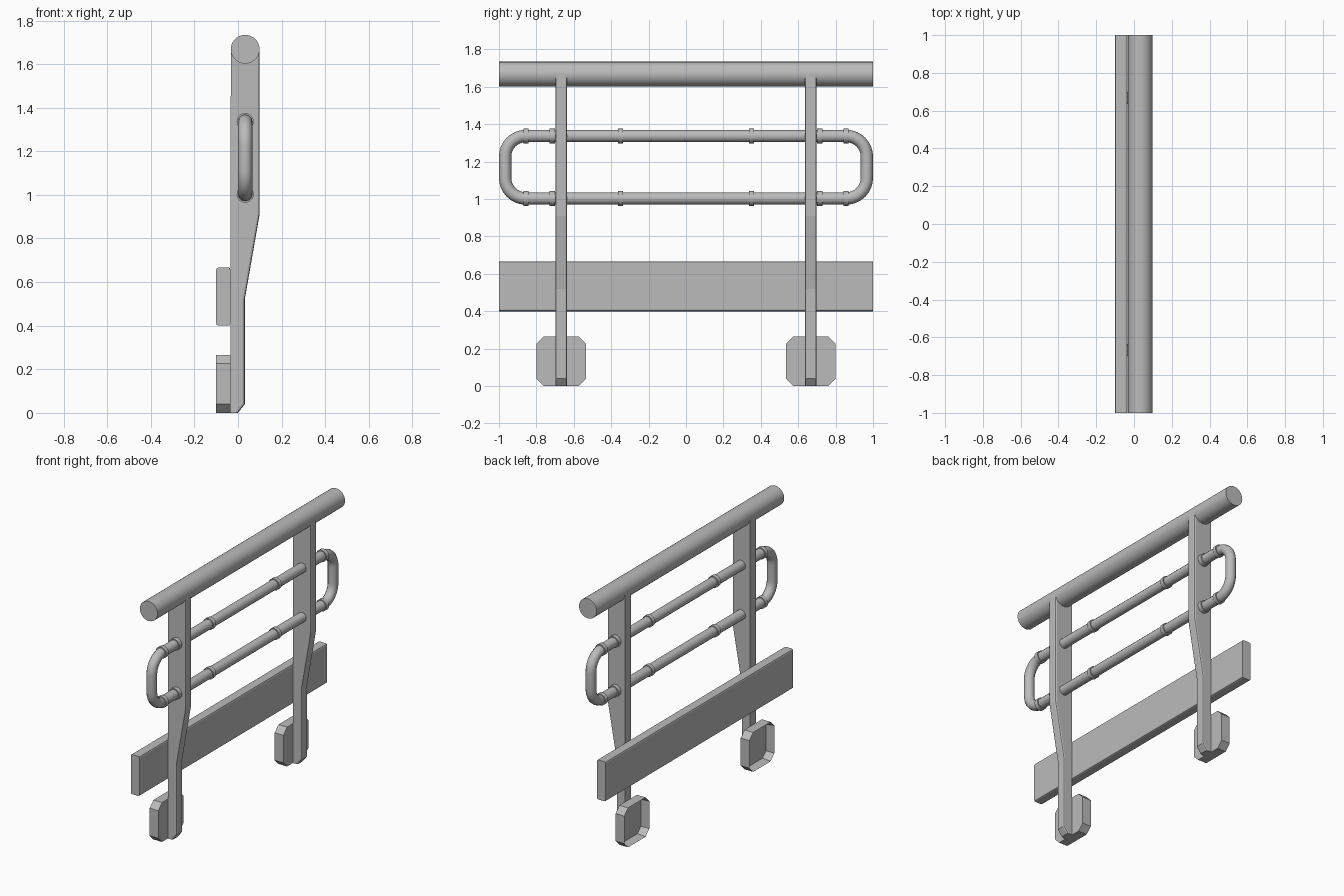
import bpy, bmesh, math
from mathutils import Vector, Matrix

cube = bpy.data.objects.get("Cube")
if cube:
    bpy.data.objects.remove(cube, do_unlink=True)

GREY = (0.5, 0.5, 0.5, 1)
mat = bpy.data.materials.new("plain grey")
mat.use_nodes = True
mat.diffuse_color = GREY
mat.node_tree.nodes["Principled BSDF"].inputs["Base Color"].default_value = GREY

PIPE_X = 0.033


def finish(name, bm, smooth=False):
    """Turn a bmesh into a named object with the shared material."""
    bmesh.ops.recalc_face_normals(bm, faces=bm.faces)
    me = bpy.data.meshes.new(name)
    bm.to_mesh(me)
    bm.free()
    me.materials.append(mat)
    ob = bpy.data.objects.new(name, me)
    bpy.context.collection.objects.link(ob)
    if smooth:
        bpy.ops.object.select_all(action='DESELECT')
        ob.select_set(True)
        bpy.context.view_layer.objects.active = ob
        bpy.ops.object.shade_smooth_by_angle(angle=math.radians(35))
    return ob


def prism(points, direction):
    """Extrude a closed outline of 3D points along a direction."""
    bm = bmesh.new()
    face = bm.faces.new([bm.verts.new(p) for p in points])
    res = bmesh.ops.extrude_face_region(bm, geom=[face])
    moved = [v for v in res["geom"] if isinstance(v, bmesh.types.BMVert)]
    bmesh.ops.translate(bm, verts=moved, vec=direction)
    bmesh.ops.recalc_face_normals(bm, faces=bm.faces)
    return bm


def cylinder_y(name, radius, length, y, z, segments=32):
    bm = bmesh.new()
    place = Matrix.Translation((PIPE_X, y, z)) @ Matrix.Rotation(math.pi / 2, 4, 'X')
    bmesh.ops.create_cone(bm, cap_ends=True, segments=segments, radius1=radius,
                          radius2=radius, depth=length, matrix=place)
    return finish(name, bm, smooth=True)


# Top handrail
cylinder_y("handrail", 0.066, 2.0, 0, 1.668, 48)

# Looped middle pipe, swept along a rounded rectangle
half_y, low, high, bend = 0.967, 1.003, 1.337, 0.11
path = []
for sy, cz, start in ((1, low + bend, -90), (1, high - bend, 0),
                      (-1, high - bend, 90), (-1, low + bend, 180)):
    for i in range(9):
        a = math.radians(start + 90 * i / 8)
        path.append(Vector((PIPE_X, sy * (half_y - bend) + bend * math.cos(a),
                            cz + bend * math.sin(a))))
curve = bpy.data.curves.new("looped_pipe", 'CURVE')
curve.dimensions = '3D'
curve.bevel_depth = 0.033
curve.bevel_resolution = 4
spline = curve.splines.new('POLY')
spline.points.add(len(path) - 1)
for point, co in zip(spline.points, path):
    point.co = (*co, 1)
spline.use_cyclic_u = True
spline.use_smooth = True
curve.materials.append(mat)
loop = bpy.data.objects.new("looped_pipe", curve)
bpy.context.collection.objects.link(loop)

# Pipe collars
for z, row in ((low, "lower"), (high, "upper")):
    for y in (0.35, 0.715, 0.855):
        for side in (-1, 1):
            cylinder_y(row + "_pipe_collar", 0.039, 0.028, side * y, z, 24)

# Toe board with softened long edges
w, b = (-0.1, -0.035), (0.40, 0.667)
bm = prism([(w[0], -1, b[0]), (w[1], -1, b[0]), (w[1], -1, b[1]), (w[0], -1, b[1])],
           (0, 2, 0))
long_edges = [e for e in bm.edges if e.calc_length() > 1.9]
bmesh.ops.bevel(bm, geom=long_edges, offset=0.01, segments=2, profile=0.5,
                affect='EDGES')
finish("toe_board", bm)

# Tapered posts and open mounting trays
post_profile = [(-0.035, 0), (0, 0), (0.031, 0.04), (0.031, 0.52),
                (0.099, 0.91), (0.099, 1.668), (-0.033, 1.668)]
size, cut = 0.133, 0.04
for side, end in ((-1, "front"), (1, "back")):
    y = side * 0.667
    bm = prism([(px, y - 0.032, pz) for px, pz in post_profile], (0, 0.064, 0))
    outer = [e for e in bm.edges
             if abs(e.verts[0].co.y - e.verts[1].co.y) < 0.001
             and all(v.co.x > -0.001 for v in e.verts)]
    bmesh.ops.bevel(bm, geom=outer, offset=0.01, segments=2, profile=0.5,
                    affect='EDGES')
    finish(end + "_post", bm)

    # Octagonal tray, hollow towards -x
    outline = []
    for sy, sz in ((1, 1), (-1, 1), (-1, -1), (1, -1)):
        corner = [(sy * size, sz * (size - cut)), (sy * (size - cut), sz * size)]
        outline += corner if sy * sz > 0 else corner[::-1]
    bm = prism([(-0.1, y + oy, size + oz) for oy, oz in outline], (0.065, 0, 0))
    mouth = min(bm.faces, key=lambda f: f.calc_center_median().x)
    bmesh.ops.inset_region(bm, faces=[mouth], thickness=0.007, use_even_offset=True)
    bmesh.ops.translate(bm, verts=mouth.verts[:], vec=(0.058, 0, 0))
    finish(end + "_mounting_tray", bm)
